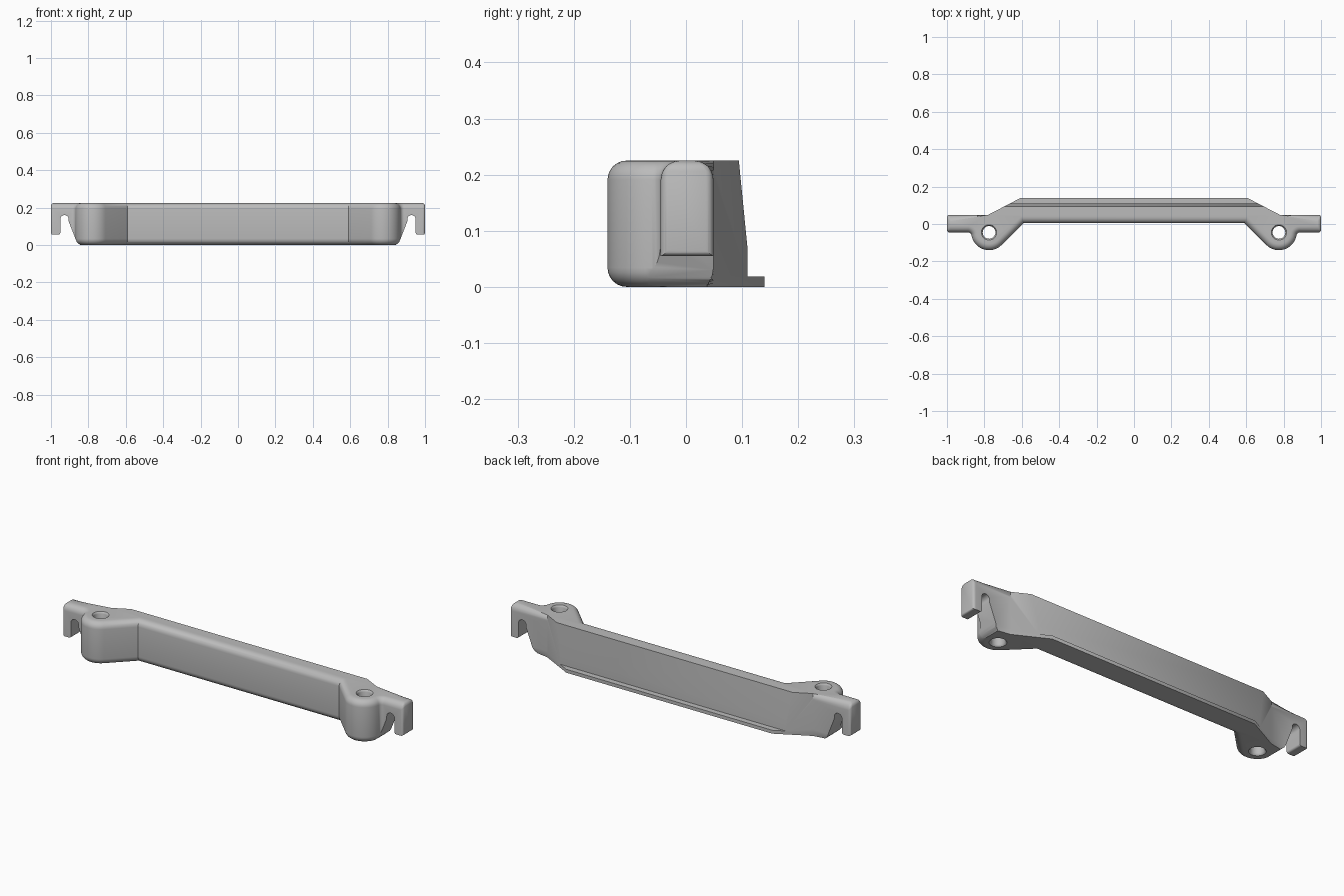
import bpy, bmesh
from math import radians, cos, sin, tau

if "Cube" in bpy.data.objects:
    bpy.data.objects.remove(bpy.data.objects["Cube"])

HEIGHT = 0.225
ROUND = 0.034


def make_object(name, bm):
    bmesh.ops.recalc_face_normals(bm, faces=bm.faces)
    mesh = bpy.data.meshes.new(name)
    bm.to_mesh(mesh)
    bm.free()
    obj = bpy.data.objects.new(name, mesh)
    bpy.context.collection.objects.link(obj)
    return obj


def loft(name, rings):
    """Closed solid through rings that have equal point counts."""
    bm = bmesh.new()
    loops = [[bm.verts.new(p) for p in ring] for ring in rings]
    for a, b in zip(loops, loops[1:]):
        for i in range(len(a)):
            j = (i + 1) % len(a)
            bm.faces.new((a[i], a[j], b[j], b[i]))
    bm.faces.new(loops[0])
    bm.faces.new(loops[-1])
    return make_object(name, bm)


def arc(cx, cy, r, start, end, steps):
    angles = [radians(start + (end - start) * i / steps) for i in range(steps + 1)]
    return [(cx + r * cos(a), cy + r * sin(a)) for a in angles]


# Plan outline of one half: front face, screw boss, fillet, arm, back diagonal
half = [(0.59, 0.005)]
half += arc(0.775, -0.045, 0.095, -135, -10, 18)
half += arc(0.888, -0.065, 0.02, 170, 90, 5)[1:]
half += [(1, -0.045), (1, 0.049), (0.78, 0.049), (0.605, 0.14)]
outline = half + [(-x, y) for x, y in reversed(half)]
bar = loft("bar", [[(x, y, z) for x, y in outline] for z in (0, HEIGHT)])

# Round the front and arm rims; the back stays crisp
bm = bmesh.new()
bm.from_mesh(bar.data)
weight = bm.edges.layers.float.new("bevel_weight_edge")
for e in bm.edges:
    a, b = e.verts
    mid = (a.co + b.co) / 2
    at_end = abs(mid.x) > 0.999
    if abs(a.co.z - b.co.z) > 0.1:
        e[weight] = 0.4 if at_end else 0
    elif at_end:
        e[weight] = 0.55
    elif mid.y < 0.06:
        e[weight] = 1
bm.to_mesh(bar.data)
bm.free()
bevel = bar.modifiers.new("rounded_rims", "BEVEL")
bevel.limit_method = "WEIGHT"
bevel.width = ROUND
bevel.segments = 6
bevel.use_clamp_overlap = False

# Cutter for the sloped back face above the thin ledge
back = [(0.11, 0.018), (0.11, 0.065), (0.0927, 0.24), (0.2, 0.24), (0.2, 0.018)]
cutters = [loft("back_cutter", [[(x, y, z) for y, z in back] for x in (-1.1, 1.1)])]

# Cutters for the hook slots and the screw holes
slot = [(0.835, -0.01), (0.849, 0.004), (0.861, 0.014), (0.868, 0.03), (0.905, 0.125)]
slot += arc(0.9275, 0.137, 0.0225, 180, 0, 12)
slot += arc(0.96, 0.065, 0.01, 180, 270, 4)
slot += arc(0.99, 0.065, 0.01, 270, 360, 4)
slot += [(1.05, 0.065), (1.05, -0.01)]
bore = [(-0.01, 0.048), (0, 0.041), (0.004, 0.037), (0.01, 0.034)]
bore += [(HEIGHT - z, r) for z, r in reversed(bore)]
for side in (-1, 1):
    cutters.append(loft("slot_cutter", [[(side * x, y, z) for x, z in slot]
                                        for y in (-0.2, 0.2)]))
    cutters.append(loft("hole_cutter", [[(side * 0.775 + r * cos(tau * i / 32),
                                          -0.045 + r * sin(tau * i / 32), z)
                                         for i in range(32)] for z, r in bore]))
for cutter in cutters:
    cutter.hide_render = True
    cut = bar.modifiers.new(cutter.name, "BOOLEAN")
    cut.operation = "DIFFERENCE"
    cut.solver = "EXACT"
    cut.object = cutter

# Bake the modifiers and drop the cutters
graph = bpy.context.evaluated_depsgraph_get()
baked = bpy.data.meshes.new_from_object(bar.evaluated_get(graph))
bar.modifiers.clear()
bar.data = baked
bar.name = "hooked_bar"
for cutter in cutters:
    bpy.data.objects.remove(cutter)

# Plain grey finish
grey = bpy.data.materials.new("grey")
grey.use_nodes = True
colour = (0.5, 0.5, 0.5, 1)
grey.diffuse_color = colour
grey.node_tree.nodes["Principled BSDF"].inputs["Base Color"].default_value = colour
bar.data.materials.clear()
bar.data.materials.append(grey)

bpy.ops.object.select_all(action="DESELECT")
bar.select_set(True)
bpy.context.view_layer.objects.active = bar
bpy.ops.object.shade_smooth_by_angle(angle=radians(30))
